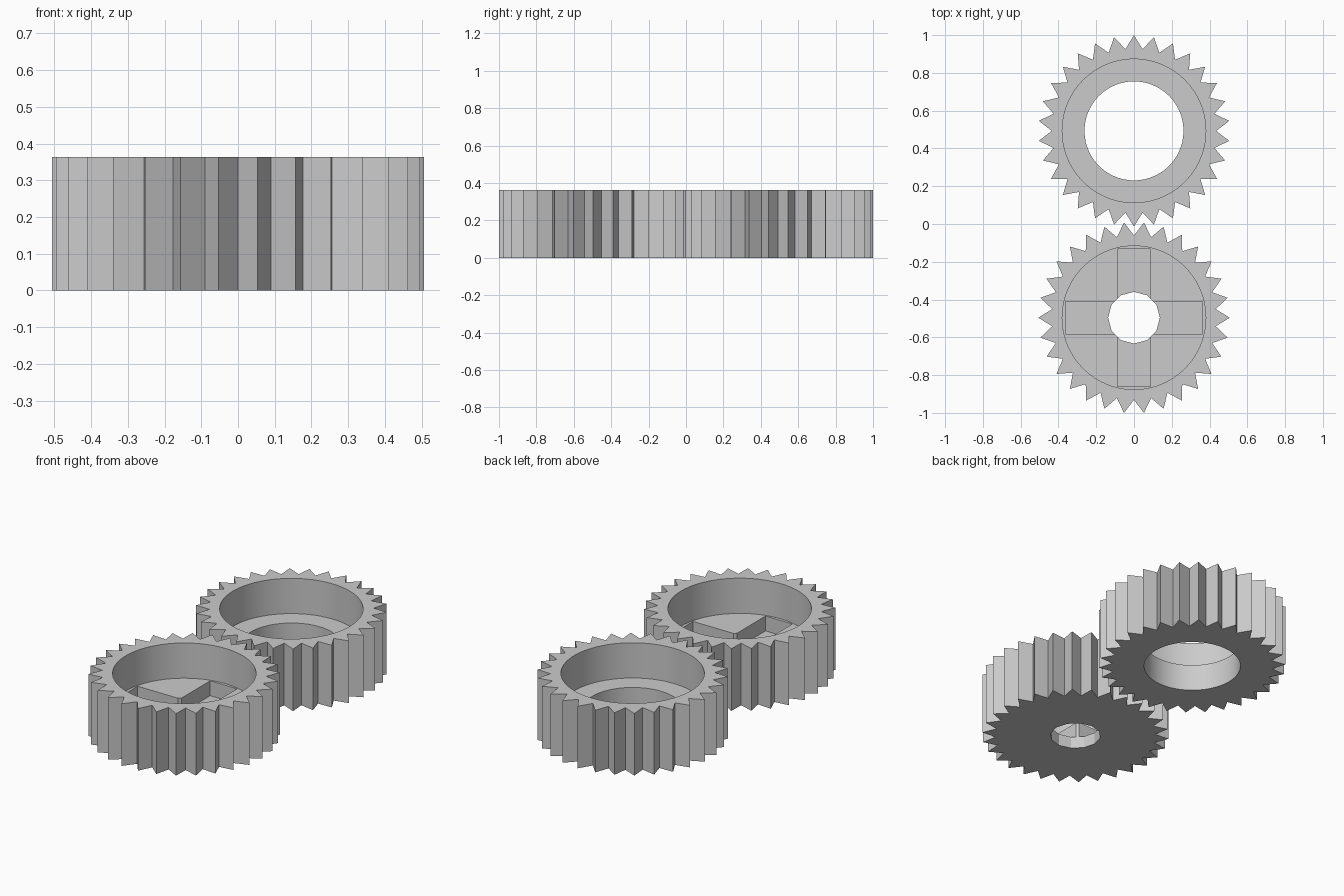
import bpy, bmesh, math

if "Cube" in bpy.data.objects:
    bpy.data.objects.remove(bpy.data.objects["Cube"], do_unlink=True)

HEIGHT, TEETH = 0.363, 30
TIP_R, ROOT_R, RECESS_R = 0.507, 0.435, 0.38
WEB_Z, SLOT_Z = 0.157, 0.07
SLOT_HALF_LENGTH, SLOT_HALF_WIDTH = 0.363, 0.087

grey = bpy.data.materials.new("light_grey")
grey.use_nodes = True
grey.diffuse_color = (0.6, 0.6, 0.6, 1)
grey.node_tree.nodes["Principled BSDF"].inputs["Base Color"].default_value = (0.6, 0.6, 0.6, 1)


def prism(name, outline, y, z0, z1):
    """Extrude a flat outline from z0 up to z1, centred on (0, y)."""
    bm = bmesh.new()
    base = bm.faces.new([bm.verts.new((px, py + y, z0)) for px, py in outline])
    top = bmesh.ops.extrude_face_region(bm, geom=[base])["geom"]
    bmesh.ops.translate(bm, vec=(0, 0, z1 - z0),
                        verts=[v for v in top if isinstance(v, bmesh.types.BMVert)])
    bmesh.ops.recalc_face_normals(bm, faces=bm.faces)
    mesh = bpy.data.meshes.new(name)
    bm.to_mesh(mesh)
    bm.free()
    mesh.materials.append(grey)
    obj = bpy.data.objects.new(name, mesh)
    bpy.context.collection.objects.link(obj)
    return obj


def ring(radii, count, start=0.0):
    """Points round a circle, cycling through the given radii."""
    return [(radii[i % len(radii)] * math.cos(start + math.tau * i / count),
             radii[i % len(radii)] * math.sin(start + math.tau * i / count))
            for i in range(count)]


def box(hx, hy):
    return [(-hx, -hy), (hx, -hy), (hx, hy), (-hx, hy)]


def cut(obj, outline, y, z0, z1):
    """Subtract an extruded outline from the object."""
    cutter = prism("cutter", outline, y, z0, z1)
    cutter.hide_render = True
    mod = obj.modifiers.new("cut", "BOOLEAN")
    mod.operation, mod.solver, mod.object = "DIFFERENCE", "EXACT", cutter
    bpy.ops.object.select_all(action="DESELECT")
    bpy.context.view_layer.objects.active = obj
    obj.select_set(True)
    bpy.ops.object.modifier_apply(modifier=mod.name)
    bpy.data.objects.remove(cutter, do_unlink=True)


def gear(name, y, first_tooth, hole_radius, hole_sides, slots):
    obj = prism(name, ring((TIP_R, ROOT_R), TEETH * 2, first_tooth), y, 0, HEIGHT)
    # Wide recess in the top
    cut(obj, ring((RECESS_R,), 96), y, WEB_Z, HEIGHT + 0.1)
    # Crossed slots sunk in the web
    for hx, hy in slots:
        cut(obj, box(hx, hy), y, SLOT_Z, HEIGHT + 0.1)
    # Through hole
    cut(obj, ring((hole_radius,), hole_sides), y, -0.1, HEIGHT + 0.1)
    bpy.ops.object.shade_smooth_by_angle(angle=math.radians(20))
    return obj


cross = [(SLOT_HALF_LENGTH, SLOT_HALF_WIDTH), (SLOT_HALF_WIDTH, SLOT_HALF_LENGTH)]
gear("back_gear", 0.493, math.pi / 2, 0.262, 96, [])
gear("front_gear", -0.496, 0.0, 0.137, 12, cross)
